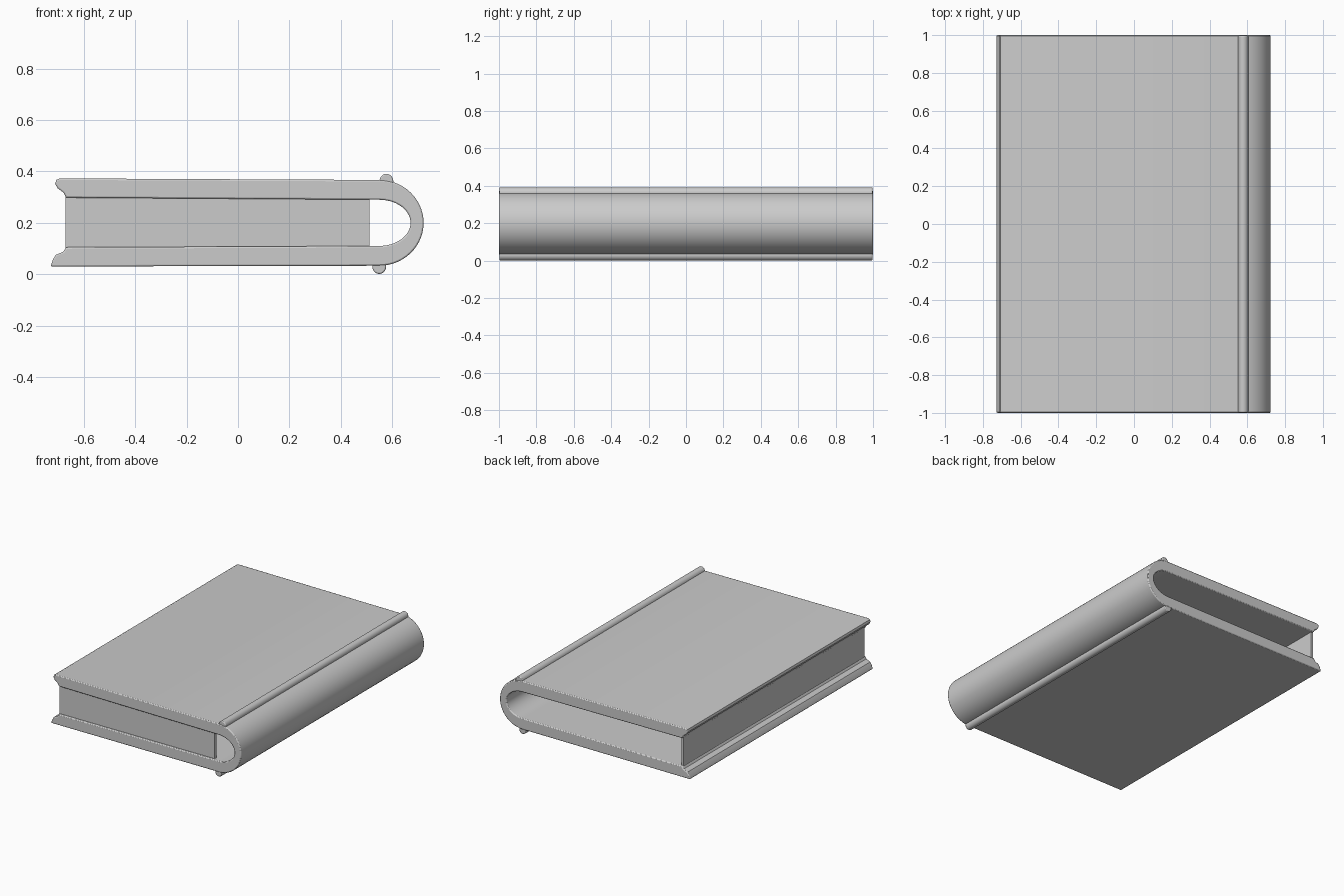
import bpy
import bmesh
from math import sin, cos, pi

cube = bpy.data.objects.get("Cube")
if cube:
    bpy.data.objects.remove(cube, do_unlink=True)

grey = bpy.data.materials.new("plain_grey")
grey.use_nodes = True
grey.diffuse_color = (0.6, 0.6, 0.6, 1)
grey.node_tree.nodes["Principled BSDF"].inputs["Base Color"].default_value = (0.6, 0.6, 0.6, 1)


def prism(name, outline, y0, y1, bevel=0.0):
    """Extrude an x-z outline along y."""
    bm = bmesh.new()
    face = bm.faces.new([bm.verts.new((x, y0, z)) for x, z in outline])
    new = bmesh.ops.extrude_face_region(bm, geom=[face])["geom"]
    bmesh.ops.translate(bm, vec=(0, y1 - y0, 0),
                        verts=[v for v in new if isinstance(v, bmesh.types.BMVert)])
    bmesh.ops.recalc_face_normals(bm, faces=bm.faces)
    mesh = bpy.data.meshes.new(name)
    bm.to_mesh(mesh)
    bm.free()
    mesh.materials.append(grey)
    obj = bpy.data.objects.new(name, mesh)
    bpy.context.collection.objects.link(obj)
    if bevel:
        mod = obj.modifiers.new("soft_edges", "BEVEL")
        mod.width = bevel
        mod.segments = 2
        mod.limit_method = "ANGLE"
        mod.angle_limit = 0.9
    bpy.ops.object.select_all(action="DESELECT")
    obj.select_set(True)
    bpy.context.view_layer.objects.active = obj
    bpy.ops.object.shade_smooth_by_angle(angle=0.6)
    return obj


def arc(cx, cz, rx, rz, start, end, n):
    return [(cx + rx * cos(start + (end - start) * i / n),
             cz + rz * sin(start + (end - start) * i / n)) for i in range(n + 1)]


def rect(x0, x1, z0, z1):
    return [(x0, z0), (x1, z0), (x1, z1), (x0, z1)]


# Covers and curved spine in one C-shaped shell
bottom_edge = [(-0.67, 0.105), (-0.68, 0.088), (-0.71, 0.075), (-0.722, 0.055), (-0.73, 0.03)]
top_edge = [(-0.695, 0.373), (-0.708, 0.367), (-0.712, 0.352), (-0.703, 0.335),
            (-0.68, 0.318), (-0.67, 0.298)]
outer_spine = arc(0.55, 0.2, 0.173, 0.167, -pi / 2, pi / 2, 28)
inner_spine = arc(0.55, 0.2, 0.122, 0.09, pi / 2, -pi / 2, 28)
prism("covers_and_spine", bottom_edge + outer_spine + top_edge + inner_spine, -1, 1, 0.006)

# Raised hinge ridges, slightly oval
for name, x, z in (("top_hinge_ridge", 0.578, 0.362), ("bottom_hinge_ridge", 0.55, 0.03)):
    prism(name, arc(x, z, 0.027, 0.029, 0, 2 * pi, 20)[:-1], -0.998, 0.998, 0.005)

# Thin page walls; the back end stays open
prism("fore_edge_pages", rect(-0.672, -0.655, 0.08, 0.32), -0.985, 0.985)
prism("front_pages", rect(-0.672, 0.512, 0.08, 0.32), -0.985, -0.965)
